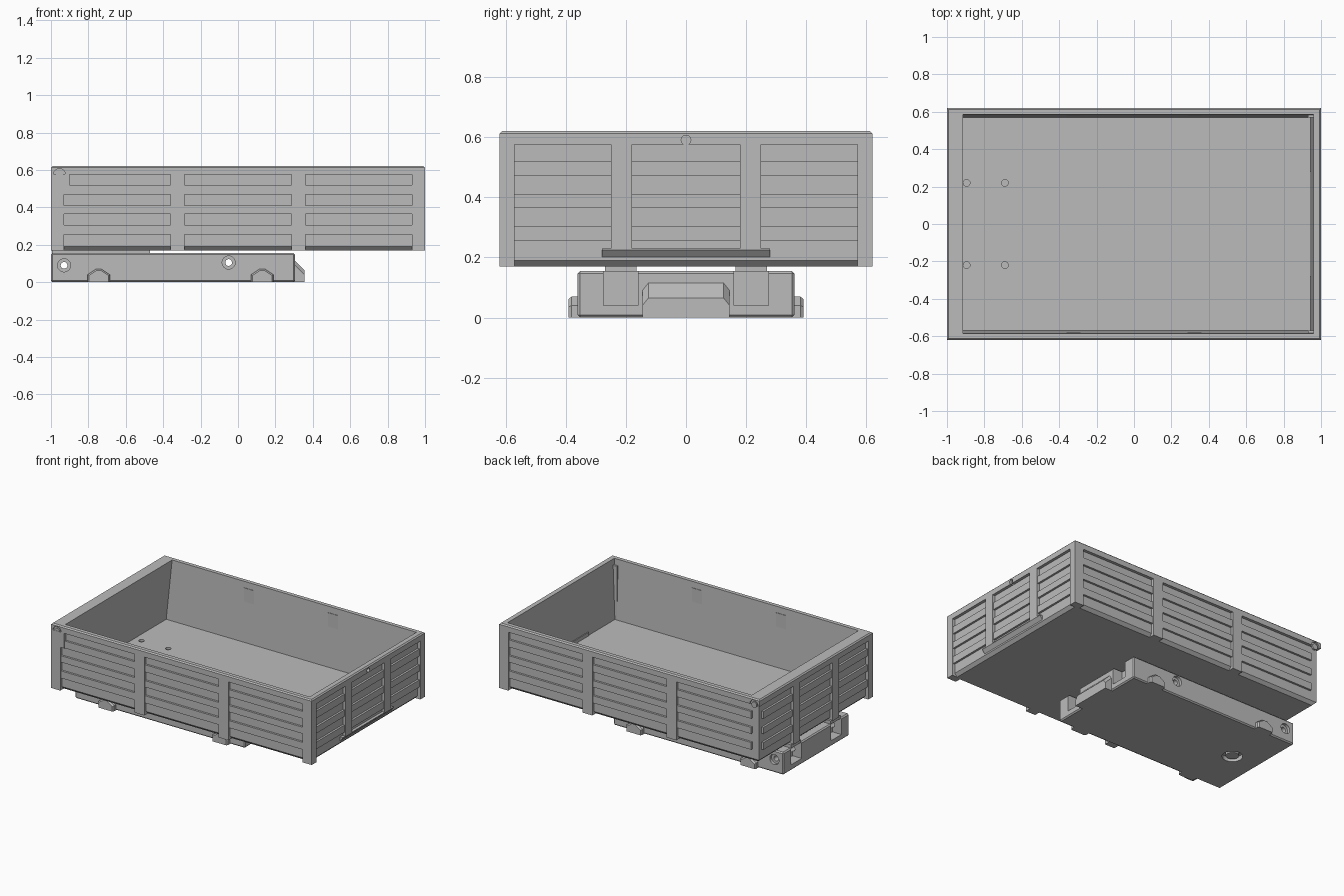
import bpy, bmesh
from math import radians
from mathutils import Matrix, Vector

if "Cube" in bpy.data.objects:
    bpy.data.objects.remove(bpy.data.objects["Cube"])

grey = bpy.data.materials.new("plain grey")
grey.use_nodes = True
GREY = (0.5, 0.5, 0.5, 1)
grey.diffuse_color = GREY
grey.node_tree.nodes["Principled BSDF"].inputs["Base Color"].default_value = GREY


def finish(name, bm):
    bmesh.ops.recalc_face_normals(bm, faces=bm.faces)
    mesh = bpy.data.meshes.new(name)
    bm.to_mesh(mesh)
    bm.free()
    mesh.materials.append(grey)
    obj = bpy.data.objects.new(name, mesh)
    bpy.context.collection.objects.link(obj)
    return obj


def add_box(bm, x, y, z):
    size = Vector((x[1] - x[0], y[1] - y[0], z[1] - z[0]))
    mid = Vector((x[0] + x[1], y[0] + y[1], z[0] + z[1])) / 2
    bmesh.ops.create_cube(bm, size=1, matrix=Matrix.Translation(mid) @ Matrix.Diagonal((*size, 1)))


def add_cylinder(bm, center, radius, length, axis):
    turn = {"x": Matrix.Rotation(radians(90), 4, "Y"),
            "y": Matrix.Rotation(radians(90), 4, "X"), "z": Matrix()}[axis]
    bmesh.ops.create_cone(bm, cap_ends=True, segments=24, radius1=radius, radius2=radius,
                          depth=length, matrix=Matrix.Translation(center) @ turn)


def loft(bm, rings):
    loops = [[bm.verts.new(p) for p in ring] for ring in rings]
    n = len(loops[0])
    for a, b in zip(loops, loops[1:]):
        for i in range(n):
            bm.faces.new((a[i], a[(i + 1) % n], b[(i + 1) % n], b[i]))
    bm.faces.new(loops[0])
    bm.faces.new(loops[-1])


def rect(x0, x1, y, z):
    return [(x0, -y, z), (x1, -y, z), (x1, y, z), (x0, y, z)]


def cut(obj, cutter):
    cutter.hide_render = True
    cutter.hide_set(True)
    cutter.display_type = "WIRE"
    mod = obj.modifiers.new(cutter.name, "BOOLEAN")
    mod.operation = "DIFFERENCE"
    mod.solver = "EXACT"
    mod.object = cutter


# Open tray with overhanging rim and sloping inner walls
bm = bmesh.new()
loft(bm, [rect(-0.96, 0.96, 0.58, 0.17), rect(-0.98, 0.98, 0.60, 0.19),
          rect(-0.98, 0.98, 0.60, 0.575), rect(-1, 1, 0.62, 0.575),
          rect(-1, 1, 0.62, 0.612), rect(-0.992, 0.992, 0.612, 0.62),
          rect(-0.915, 0.96, 0.585, 0.62), rect(-0.95, 0.945, 0.57, 0.205)])
tray = finish("tray", bm)

# Upright posts around the tray
BOTTOM, TOP = 0.17, 0.577
bm = bmesh.new()
for sx in (-1, 1):
    for sy in (-1, 1):
        add_box(bm, sorted((sx * 0.93, sx)), sorted((sy * 0.57, sy * 0.62)), (BOTTOM, TOP))
        add_box(bm, sorted((sx * 0.285, sx * 0.36)), sorted((sy * 0.58, sy * 0.62)), (BOTTOM, TOP))
        add_box(bm, sorted((sx * 0.96, sx)), sorted((sy * 0.18, sy * 0.25)),
                (0.23 if sx > 0 else BOTTOM, TOP))
for sy in (-1, 1):
    add_box(bm, (-0.935, -0.9), sorted((sy * 0.59, sy * 0.62)), (0.47, TOP))
posts = finish("posts", bm)

# Boards standing proud inside each bay
bm = bmesh.new()
for z in ((0.47, 0.52), (0.365, 0.41), (0.255, 0.305)):
    for s in (-1, 1):
        for x in (-0.645, 0, 0.645):
            add_box(bm, (x - 0.285, x + 0.285), sorted((s * 0.59, s * 0.614)), z)
        for y in (-0.41, 0, 0.41):
            half = 0.18 if y == 0 else 0.16
            add_box(bm, sorted((s * 0.97, s * 0.994)), (y - half, y + half), z)
finish("side_boards", bm)

# Chamfered sill under the end wall
bm = bmesh.new()
profile = ((0.94, 0.17), (0.955, 0.17), (1.0, 0.225), (1.0, 0.23), (0.94, 0.23))
loft(bm, [[(x, y, z) for x, z in profile] for y in (-0.28, 0.28)])
finish("end_sill", bm)

# Holes in the floor, end wall and corner posts
bm = bmesh.new()
for x in (-0.895, -0.69):
    for y in (-0.22, 0.22):
        add_cylinder(bm, (x, y, 0.205), 0.018, 0.03, "z")
for z in (0.405, 0.59):
    add_cylinder(bm, (1, 0, z), 0.016, 0.04, "x")
cut(tray, finish("tray_hole_cutter", bm))

bm = bmesh.new()
for s in (-1, 1):
    add_cylinder(bm, (-0.955, s * 0.62, 0.575), 0.032, 0.02, "y")
corner_cutter = finish("corner_hole_cutter", bm)
cut(tray, corner_cutter)
cut(posts, corner_cutter)
bm = bmesh.new()
for s in (-1, 1):
    add_cylinder(bm, (-0.955, s * 0.612, 0.575), 0.02, 0.012, "y")
finish("corner_pins", bm)

# Base block beneath the tray
bm = bmesh.new()
add_box(bm, (-1, 0.305), (-0.36, 0.36), (0, 0.155))
base = finish("base", bm)
bevel = base.modifiers.new("soft edges", "BEVEL")
bevel.width = 0.008
bevel.segments = 1

# Slots at both ends and drilled holes in the base
bm = bmesh.new()
for x in ((-1.05, -0.93), (0.23, 0.35)):
    for s in (-1, 1):
        add_box(bm, x, sorted((s * 0.16, s * 0.275)), (0.04, 0.2))
cut(base, finish("base_slot_cutter", bm))
HOLES = ((-0.93, 0.09), (-0.05, 0.105))
bm = bmesh.new()
for x, z in HOLES:
    add_cylinder(bm, (x, 0, z), 0.018, 1, "y")
cut(base, finish("base_hole_cutter", bm))
bm = bmesh.new()
for x, z in HOLES:
    for s in (-1, 1):
        add_cylinder(bm, (x, s * 0.36, z), 0.035, 0.04, "y")
add_cylinder(bm, (-0.8, 0, 0), 0.065, 0.06, "z")
cut(base, finish("counterbore_cutter", bm))
bm = bmesh.new()
add_cylinder(bm, (-0.8, 0, 0.02), 0.042, 0.03, "z")
finish("underside_pin", bm)

# Sloping nose on the base
bm = bmesh.new()


def nose_ring(x, top):
    return [(x, -0.145, 0), (x, -0.145, top - 0.025), (x, -0.125, top),
            (x, 0.125, top), (x, 0.145, top - 0.025), (x, 0.145, 0)]


loft(bm, [nose_ring(0.29, 0.12), nose_ring(0.305, 0.115), nose_ring(0.355, 0.065)])
finish("base_nose", bm)

# Side lugs on the base
bm = bmesh.new()
lug = ((-0.06, 0), (-0.06, 0.04), (-0.015, 0.07), (0.015, 0.07), (0.06, 0.04), (0.06, 0))
for cx in (-0.745, 0.13):
    for s in (-1, 1):
        loft(bm, [[(cx + x * k, s * y, z * k) for x, z in lug]
                  for y, k in ((0.35, 1), (0.38, 1), (0.39, 0.88))])
finish("base_lugs", bm)

# Bearing pads joining base and tray
bm = bmesh.new()
for s in (-1, 1):
    add_box(bm, (-0.995, -0.47), sorted((s * 0.165, s * 0.27)), (0.15, 0.175))
finish("bearing_pads", bm)
